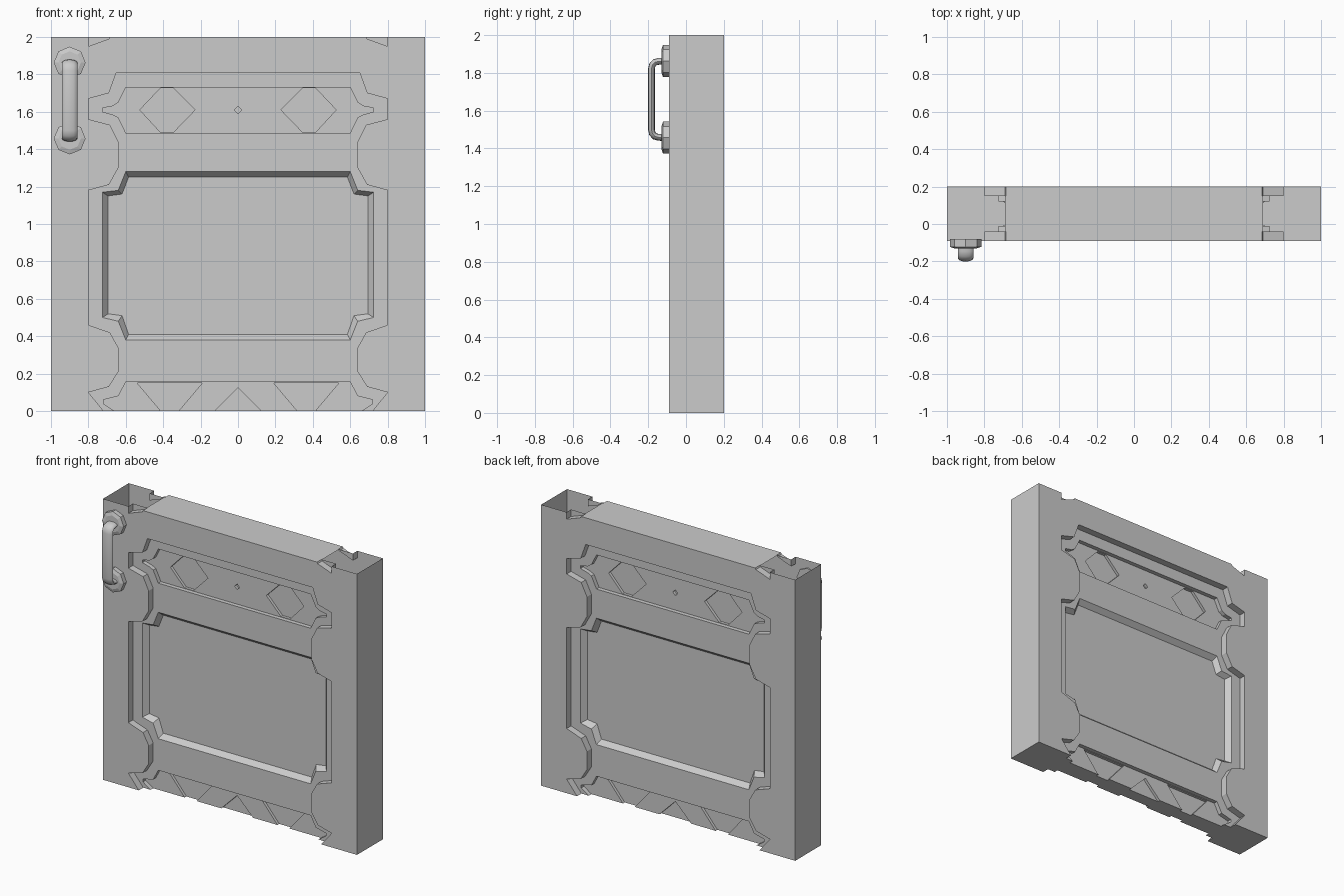
import bpy, bmesh, math
from mathutils import Matrix, Vector

if "Cube" in bpy.data.objects:
    bpy.data.objects.remove(bpy.data.objects["Cube"])

FRONT, BACK = -0.09, 0.2


def new_object(name, bm):
    bmesh.ops.recalc_face_normals(bm, faces=bm.faces)
    me = bpy.data.meshes.new(name)
    bm.to_mesh(me)
    bm.free()
    ob = bpy.data.objects.new(name, me)
    bpy.context.collection.objects.link(ob)
    return ob


def loft(bm, rings):
    """Skin a list of equal-length point rings and cap both ends."""
    vs = [[bm.verts.new(p) for p in r] for r in rings]
    for a, b in zip(vs, vs[1:]):
        n = len(a)
        for i in range(n):
            bm.faces.new((a[i], a[(i + 1) % n], b[(i + 1) % n], b[i]))
    bm.faces.new(vs[0][::-1])
    bm.faces.new(vs[-1])


def sym(left):
    """Complete a left-half outline with its mirror image."""
    return left + [(-x, z) for x, z in reversed(left)]


def flip(poly):
    return [(-x, z) for x, z in poly]


def carve(target, name, levels):
    """Cut outlines into both faces; each entry is a list of (outline, depth)."""
    bm = bmesh.new()
    for rings in levels:
        for back in (False, True):
            loft(bm, [[(x, (BACK - d) if back else (FRONT + d), z) for x, z in poly]
                      for poly, d in rings])
    cutter = new_object(name, bm)
    cutter.hide_render = True
    mod = target.modifiers.new(name, 'BOOLEAN')
    mod.operation = 'DIFFERENCE'
    mod.solver = 'EXACT'
    mod.object = cutter
    bpy.context.view_layer.objects.active = target
    bpy.ops.object.modifier_apply(modifier=mod.name)
    bpy.data.objects.remove(cutter)


def pocket(poly, depth):
    return [(poly, -0.1), (poly, depth)]


# Door slab
bm = bmesh.new()
bmesh.ops.create_cube(bm, size=1, matrix=Matrix.Translation((0, 0.055, 1))
                      @ Matrix.Diagonal((2, BACK - FRONT, 2, 1)))
slab = new_object("door_slab", bm)

# Scalloped outer recess and the cropped notches at the top
recess = sym([(-.65, 1.81), (-.69, 1.70), (-.80, 1.67), (-.80, 1.56), (-.685, 1.53),
              (-.64, 1.44), (-.64, 1.30), (-.69, 1.21), (-.80, 1.18), (-.80, .46),
              (-.685, .42), (-.64, .34), (-.64, .21), (-.69, .13), (-.80, .10),
              (-.71, -.01), (-.68, -.05)])
notch = [(-.80, 2.05), (-.80, 1.95), (-.69, 1.99), (-.66, 2.05)]
carve(slab, "recess_cutter", [pocket(p, 0.05) for p in (recess, notch, flip(notch))])

# Bevelled main panel and the two ornament strips
outer = sym([(-.60, 1.28), (-.64, 1.18), (-.725, 1.17), (-.725, .50), (-.64, .48), (-.60, .38)])
inner = sym([(-.585, 1.25), (-.62, 1.16), (-.695, 1.15), (-.695, .52), (-.62, .51), (-.585, .41)])
strip = sym([(-.60, 1.73), (-.64, 1.65), (-.67, 1.63), (-.725, 1.62), (-.725, 1.60),
             (-.67, 1.585), (-.64, 1.57), (-.60, 1.487)])
low_strip = sym([(-.60, .155), (-.64, .08), (-.72, .06), (-.72, .04), (-.66, 0), (-.62, -.05)])
carve(slab, "panel_cutter", [[(outer, -0.1), (outer, 0.05), (inner, 0.085)],
                             pocket(strip, 0.08), pocket(low_strip, 0.08)])

# Diamond ornaments inside the strips
diamond = [(-.525, 1.61), (-.415, 1.726), (-.345, 1.726), (-.23, 1.61), (-.345, 1.491), (-.415, 1.491)]
wedge = [(-.54, .151), (-.19, .151), (-.36, -.05), (-.37, -.05)]
peak = [(0, .125), (.175, -.05), (-.175, -.05)]
dot = [(-.02, 1.61), (0, 1.63), (.02, 1.61), (0, 1.59)]
carve(slab, "diamond_cutter", [pocket(p, 0.1) for p in
                               (diamond, flip(diamond), wedge, flip(wedge), peak, dot)])

# Open the hollow corners at the top
bm = bmesh.new()
bm.from_mesh(slab.data)
for x in (-.69, .69):
    bmesh.ops.bisect_plane(bm, geom=bm.verts[:] + bm.edges[:] + bm.faces[:],
                           plane_co=(x, 0, 0), plane_no=(1, 0, 0))
bm.normal_update()
bmesh.ops.delete(bm, context='FACES_ONLY', geom=[
    f for f in bm.faces if f.normal.z > .9 and f.calc_center_median().z > 1.995
    and abs(f.calc_center_median().x) > .69])
bm.to_mesh(slab.data)
bm.free()

# Handle rosettes
for name, z in (("upper_rosette", 1.863), ("lower_rosette", 1.457)):
    bm = bmesh.new()
    rings = []
    for r, y in ((.085, FRONT + .01), (.085, -.122), (.06, -.13)):
        rings.append([(-.9 + r * math.cos(a), y, z + r * math.sin(a))
                      for a in (math.pi * i / 4 for i in range(8))])
    loft(bm, rings)
    new_object(name, bm)

# Bent handle grip with an oval section
half = [(-.10, .203), (-.145, .201), (-.165, .196), (-.178, .182), (-.183, .16)]
path = [Vector((-.9, y, 1.66 + z)) for y, z in half]
path += [Vector((-.9, y, 1.66 - z)) for y, z in reversed(half)]
bm = bmesh.new()
rings = []
for i, p in enumerate(path):
    t = (path[min(i + 1, len(path) - 1)] - path[max(i - 1, 0)]).normalized()
    n = t.cross(Vector((1, 0, 0)))
    rings.append([p + Vector((.042 * math.cos(a), 0, 0)) + n * (.018 * math.sin(a))
                  for a in (math.pi * k / 6 for k in range(12))])
loft(bm, rings)
grip = new_object("handle_grip", bm)
bpy.ops.object.select_all(action='DESELECT')
grip.select_set(True)
bpy.context.view_layer.objects.active = grip
bpy.ops.object.shade_smooth_by_angle(angle=math.radians(45))
